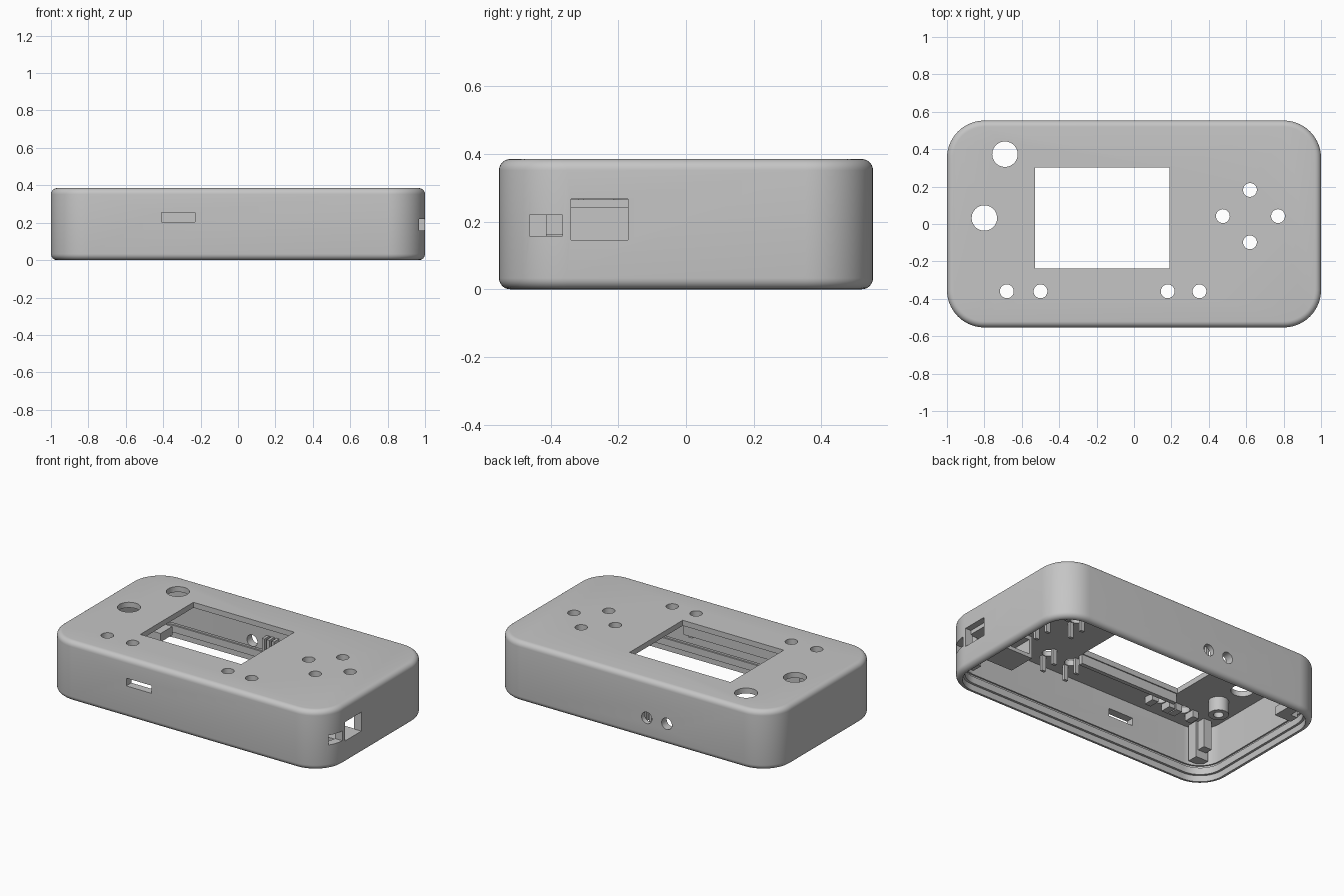
import bpy, bmesh, math
from mathutils import Matrix

old = bpy.data.objects.get("Cube")
if old:
    bpy.data.objects.remove(old, do_unlink=True)

HX, HY, TOP, R = 1.0, 0.553, 0.385, 0.2
CEIL, WALL = 0.35, 0.052
ROOT = CEIL + 0.01  # ceiling parts sink slightly into the ceiling

grey = bpy.data.materials.new("plain grey plastic")
grey.use_nodes = True
colour = (0.56, 0.56, 0.56, 1)
grey.diffuse_color = colour
grey.node_tree.nodes["Principled BSDF"].inputs["Base Color"].default_value = colour


def finish(name, bm):
    bmesh.ops.recalc_face_normals(bm, faces=bm.faces)
    me = bpy.data.meshes.new(name)
    bm.to_mesh(me)
    bm.free()
    me.materials.append(grey)
    ob = bpy.data.objects.new(name, me)
    bpy.context.collection.objects.link(ob)
    return ob


def boxes(name, *dims):
    bm = bmesh.new()
    for x0, x1, y0, y1, z0, z1 in dims:
        m = Matrix.Translation(((x0 + x1) / 2, (y0 + y1) / 2, (z0 + z1) / 2))
        m = m @ Matrix.Diagonal((x1 - x0, y1 - y0, z1 - z0, 1))
        bmesh.ops.create_cube(bm, size=1, matrix=m)
    return finish(name, bm)


def cylinder(name, x, y, z, r, length, axis="Z"):
    bm = bmesh.new()
    m = Matrix.Translation((x, y, z))
    if axis == "Y":
        m = m @ Matrix.Rotation(math.pi / 2, 4, "X")
    bmesh.ops.create_cone(bm, cap_ends=True, segments=40, radius1=r,
                          radius2=r, depth=length, matrix=m)
    return finish(name, bm)


def cut(target, cutter):
    cutter.hide_render = True
    mod = target.modifiers.new("cut", "BOOLEAN")
    mod.operation = "DIFFERENCE"
    mod.solver = "EXACT"
    mod.object = cutter
    bpy.context.view_layer.objects.active = target
    bpy.ops.object.modifier_apply(modifier=mod.name)
    bpy.data.objects.remove(cutter, do_unlink=True)


def ring(bm, inset, z, steps=14):
    # rounded rectangle, inset from the outline
    r, verts = R - inset, []
    for k, (sx, sy) in enumerate(((1, 1), (-1, 1), (-1, -1), (1, -1))):
        for i in range(steps + 1):
            a = math.pi / 2 * (k + i / steps)
            verts.append(bm.verts.new((sx * (HX - R) + r * math.cos(a),
                                       sy * (HY - R) + r * math.sin(a), z)))
    return verts


# Shell section: ceiling, inner wall with snap groove, lip, rim, outer wall, top
f = 0.033
arc = [(f * (1 - math.cos(t)), f * (1 - math.sin(t)))
       for t in (math.pi / 2 * i / 6 for i in range(7))]
section = [(WALL, CEIL), (WALL, 0.1), (WALL - 0.01, 0.1),
           (WALL - 0.01, 0.085), (WALL, 0.085), (WALL, 0.04),
           (0.037, 0.04), (0.037, 0)]
section += [(i, z) for i, z in reversed(arc)]
section += [(i, TOP - z) for i, z in arc]
bm = bmesh.new()
rings = [ring(bm, i, z) for i, z in section]
for a, b in zip(rings, rings[1:]):
    for i in range(len(a)):
        j = (i + 1) % len(a)
        bm.faces.new((a[i], a[j], b[j], b[i]))
bm.faces.new(rings[0])
bm.faces.new(rings[-1])
shell = finish("case_shell", bm)

# Screen window, front slot and side ports
cut(shell, boxes("window_cutter", (-0.53, 0.19, -0.238, 0.303, 0.3, 0.45)))
cut(shell, boxes("front_slot_cutter", (-0.41, -0.23, -0.6, -0.45, 0.205, 0.255)))
cut(shell, boxes("side_port_cutter", (0.9, 1.1, -0.34, -0.172, 0.145, 0.267)))
cut(shell, boxes("side_switch_cutter", (0.9, 1.1, -0.462, -0.365, 0.157, 0.22)))

# Round holes in the top
dpad = [(0.475, 0.042), (0.77, 0.042), (0.62, 0.182), (0.62, -0.098)]
front_right = [(0.18, -0.36), (0.35, -0.36)]
front_left = [(-0.5, -0.36), (-0.68, -0.36)]
for x, y in dpad + front_right + front_left:
    cut(shell, cylinder("button_cutter", x, y, TOP, 0.037, 0.3))
for x, y in ((-0.69, 0.373), (-0.8, 0.032)):
    cut(shell, cylinder("large_hole_cutter", x, y, TOP, 0.068, 0.3))

# Back holes, one with an inner counterbore
for x in (-0.107, -0.25):
    cut(shell, cylinder("back_hole_cutter", x, 0.5, 0.137, 0.037, 0.3, "Y"))
cut(shell, cylinder("counterbore_cutter", -0.107, 0.495, 0.137, 0.06, 0.05, "Y"))

# Button guides under the ceiling
prongs = []
for x, y in dpad + front_right:
    for s in (-1, 1):
        c = y + s * 0.05
        prongs.append((x - 0.014, x + 0.014, c - 0.009, c + 0.009, 0.25, ROOT))
boxes("button_prongs", *prongs)
tabs = []
for x, y in front_left:
    for s in (-1, 1):
        c = x + s * 0.064
        tabs.append((c - 0.022, c + 0.022, y - 0.035, y + 0.035, 0.305, ROOT))
boxes("button_tabs", *tabs)

# Screen rail
boxes("screen_rail", (-0.53, 0.19, -0.272, -0.245, 0.29, ROOT))

# Hollow standoff
standoff = cylinder("standoff", -0.775, -0.155, 0.31, 0.06, 0.1)
cut(standoff, cylinder("standoff_cutter", -0.775, -0.155, 0.26, 0.03, 0.12))

# Stepped front corner pillars
for name, side in (("left", 1), ("right", -1)):
    x = side * 0.865
    boxes(name + "_corner_pillar",
          (x - 0.045, x + 0.045, -0.48, -0.412, 0.11, ROOT))
    boxes(name + "_corner_step",
          (x - 0.03, x + 0.03, -0.42, -0.36, 0.16, ROOT))

# Low catch in the back right corner
boxes("back_corner_catch", (-0.91, -0.79, 0.34, 0.4, 0.045, 0.1),
      (-0.86, -0.79, 0.39, 0.46, 0.045, 0.1))

# Floor, roof and end wall of the side port
boxes("port_bay", (0.64, 0.96, -0.35, -0.165, 0.12, 0.144),
      (0.64, 0.96, -0.35, -0.165, 0.24, 0.266),
      (0.64, 0.66, -0.35, -0.165, 0.13, 0.25))

# Ribs inside the back wall
boxes("back_wall_ribs", *[(x, x + 0.018, 0.45, 0.51, 0.09, 0.2)
                          for x in (-0.145, -0.11, -0.075)])

# Smooth curves, sharp edges
for ob in bpy.data.objects:
    ob.select_set(ob.type == "MESH" and grey.name in ob.data.materials)
bpy.context.view_layer.objects.active = shell
bpy.ops.object.shade_smooth_by_angle(angle=math.radians(30))
